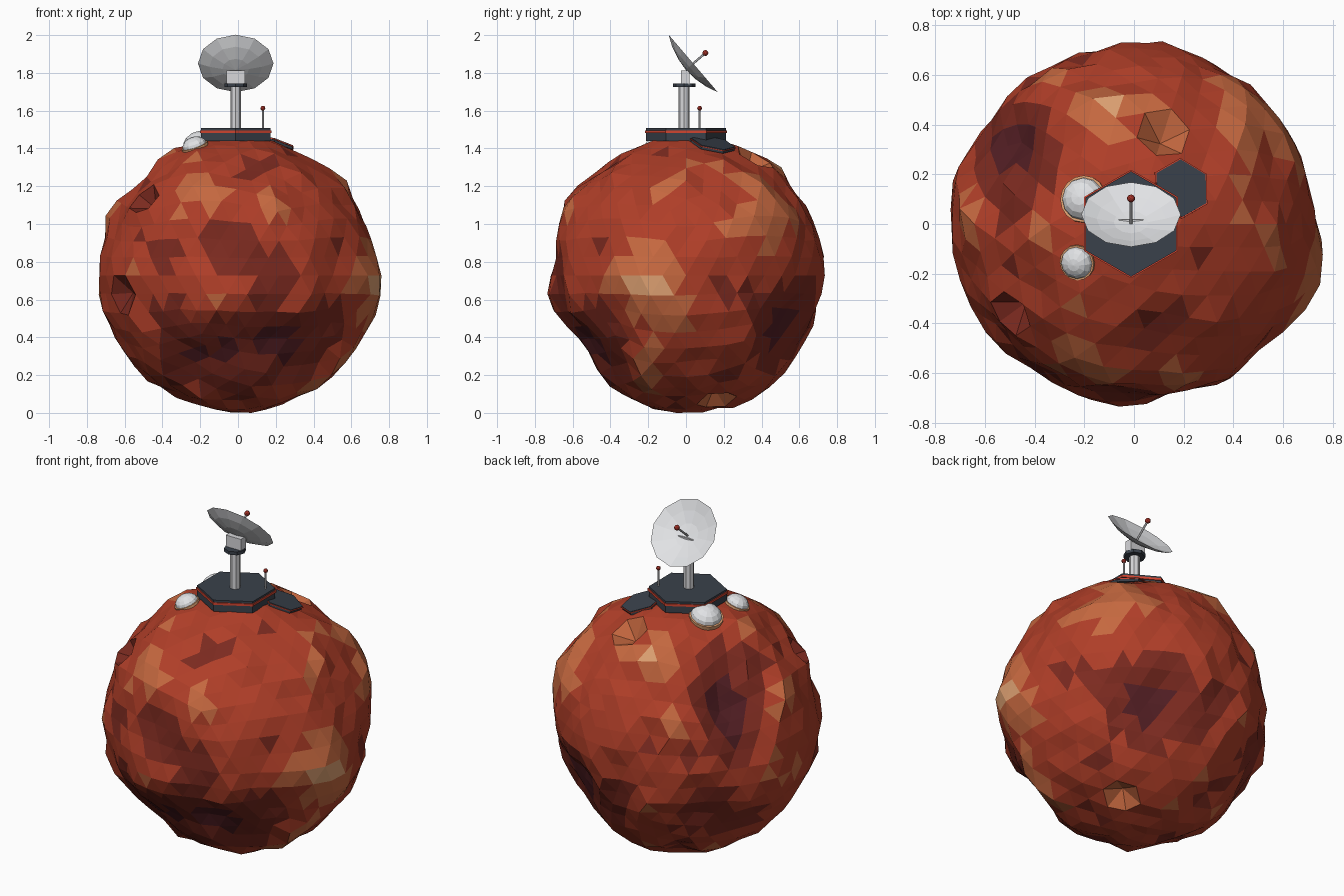
import bpy, bmesh, math, random
from mathutils import Vector, Matrix, noise

random.seed(4)
cube = bpy.data.objects.get("Cube")
if cube:
    bpy.data.objects.remove(cube, do_unlink=True)

COLOURS = {
    "deep maroon": (.085, .013, .017),
    "dark rust": (.2, .023, .014),
    "rust red": (.43, .048, .021),
    "orange rock": (.56, .138, .05),
    "tan peak": (.74, .36, .17),
    "slate": (.042, .053, .07),
    "trim red": (.65, .06, .03),
    "signal red": (.36, .03, .02),
    "white shell": (.75, .76, .78),
    "mast grey": (.68, .68, .7),
}
MATS = {}
for name, rgb in COLOURS.items():
    mat = bpy.data.materials.new(name)
    mat.use_nodes = True
    mat.diffuse_color = (*rgb, 1)
    mat.node_tree.nodes["Principled BSDF"].inputs["Base Color"].default_value = (*rgb, 1)
    MATS[name] = mat


def finish(name, bm, mats, matrix=Matrix()):
    """Turn a bmesh into a flat shaded object."""
    bmesh.ops.recalc_face_normals(bm, faces=bm.faces)
    bm.transform(matrix)
    mesh = bpy.data.meshes.new(name)
    bm.to_mesh(mesh)
    bm.free()
    for m in mats:
        mesh.materials.append(MATS[m])
    obj = bpy.data.objects.new(name, mesh)
    bpy.context.collection.objects.link(obj)
    return obj


def facing(loc, normal=(0, 0, 1)):
    """Matrix that moves to loc and tips local z onto the normal."""
    turn = Vector((0, 0, 1)).rotation_difference(Vector(normal).normalized())
    return Matrix.Translation(loc) @ turn.to_matrix().to_4x4()


def lathe(name, profile, sides, mats, matrix, bands=None):
    """Spin (radius, height) points; bands gives a material slot per step."""
    bm = bmesh.new()
    rings = []
    for r, z in profile:
        n = sides if r else 1
        ring = []
        for i in range(n):
            a = math.tau * i / sides + math.pi / 2
            ring.append(bm.verts.new((r * math.cos(a), r * math.sin(a), z)))
        rings.append(ring)
    for k, (lo, hi) in enumerate(zip(rings, rings[1:])):
        for i in range(sides):
            j = (i + 1) % sides
            if len(lo) == 1:
                quad = (lo[0], hi[j], hi[i])
            elif len(hi) == 1:
                quad = (lo[i], lo[j], hi[0])
            else:
                quad = (lo[i], lo[j], hi[j], hi[i])
            bm.faces.new(quad).material_index = bands[k] if bands else 0
    return finish(name, bm, mats, matrix)


def rod(name, r, length, sides, mat, matrix):
    return lathe(name, [(0, 0), (r, 0), (r, length), (0, length)], sides, [mat], matrix)


def ball(name, r, loc, mat):
    bm = bmesh.new()
    bmesh.ops.create_icosphere(bm, subdivisions=2, radius=r)
    return finish(name, bm, [mat], Matrix.Translation(loc))


# Planet relief: direction, height, angular width
CRATERS = [
    ((-.74, .42, .5), -.105, .33),
    ((.5, .78, -.36), -.105, .3),
    ((.36, -.77, -.54), -.085, .3),
    ((-.25, -.72, -.65), -.075, .32),
]
HILLS = [
    ((1, -.25, -.1), .045, .24), ((.62, -.27, -.73), .035, .2),
    ((-.18, .63, .75), .05, .14), ((-.27, -.77, .57), .055, .2),
    ((-.8, -.6, 0), .03, .2), ((-.05, -1, -.2), .035, .18),
    ((.75, -.1, .65), .045, .2), ((.85, .4, .4), .03, .2),
    ((.3, -.8, .5), .035, .18), ((.6, .5, .6), .035, .22),
    ((-.87, .02, .5), .05, .18), ((-.42, .83, .36), .04, .16),
    ((.5, .8, .35), .03, .16), ((.8, -.5, .1), .03, .2),
    ((-1, 0, .05), .02, .35), ((.25, .62, .75), .02, .18),
    ((-.1, -1, .2), -.045, .25), ((.25, -.95, .05), -.035, .16),
    ((.9, .3, 0), -.035, .2), ((-.4, .85, .2), -.03, .18),
    ((-.1, 1, -.2), -.035, .2), ((-.7, .6, -.3), -.035, .3),
    ((.05, -.6, .8), -.025, .2), ((-.6, -.75, .25), -.03, .16),
]
# Pit direction and material slot
PITS = [((-.68, -.53, .5), 1), ((-.85, -.52, -.05), 1),
        ((.23, .46, .86), 3), ((.37, .2, -.9), 3)]


def relief(d):
    h = noise.noise(d * 2.6) * .03 + noise.noise(d * 5) * .024
    for c, amp, width in CRATERS + HILLS:
        h += amp * math.exp(-(d.angle(Vector(c)) / width) ** 2)
    return h


# Planet: faceted sphere, coloured by height of the terrain
bm = bmesh.new()
bmesh.ops.create_icosphere(bm, subdivisions=4, radius=1)
for f in bm.faces:
    d = f.calc_center_median().normalized()
    h = relief(d) + random.uniform(-.004, .004)
    f.material_index = sum(h > t for t in (-.068, -.016, .018, .05))
dirs = {v: v.co.normalized() for v in bm.verts}
for v, d in dirs.items():
    v.co = d * (.727 + relief(d) + random.uniform(-.009, .009))
# Small steep pits
for p, slot in PITS:
    v = min(dirs, key=lambda v: dirs[v].angle(Vector(p)))
    v.co *= .88
    for f in v.link_faces:
        f.material_index = slot
bottom = min(v.co.z for v in bm.verts)
centre = Vector((0, 0, -bottom))
finish("planet", bm, list(COLOURS)[:5], Matrix.Translation(centre))
core = Vector((0, 0, .735))

# Hexagonal platforms with a red band
AX = -.012


def platform(name, r, height, matrix):
    z1, z2 = height * .62, height * .82
    rim = r + .006
    prof = [(0, 0), (r, 0), (r, z1), (rim, z1), (rim, z2), (r, z2), (r, height), (0, height)]
    lathe(name, prof, 6, ["slate", "trim red"], matrix, [0, 0, 1, 1, 1, 0, 0])


platform("main_platform", .212, .068, facing((AX, 0, 1.439)))
pad = Vector((.185, .14, 1.411))
platform("side_platform", .118, .022, facing(pad, pad - core))

# Domes with tan base rings
for side, x, y, z, r in (("back", -.203, .1, 1.424, .087), ("front", -.228, -.155, 1.409, .066)):
    loc = Vector((x, y, z))
    place = facing(loc, loc - core)
    lathe(side + "_dome_ring", [(0, -.03), (r * 1.09, -.03), (r * 1.09, .008), (0, .008)],
          16, ["tan peak"], place)
    steps = [math.pi / 2 * i / 4 for i in range(5)]
    dome = [(r * math.cos(a) if i < 4 else 0, .005 + r * .72 * math.sin(a))
            for i, a in enumerate(steps)]
    lathe(side + "_dome", [(0, .005)] + dome, 12, ["white shell"], place)

# Mast, collar and dish mount
rod("mast", .029, .25, 8, "mast grey", facing((AX, -.01, 1.49)))
rod("mast_collar", .06, .02, 8, "slate", facing((AX, -.01, 1.725)))
bm = bmesh.new()
bmesh.ops.create_cube(bm, size=1)
bmesh.ops.scale(bm, vec=(.1, .046, .075), verts=bm.verts)
finish("dish_mount", bm, ["mast grey"], Matrix.Translation((AX, -.004, 1.775)))

# Dish: thin faceted bowl tipped towards the back
aim = Vector((0, .76, .65)).normalized()
hub = Vector((AX, .038, 1.85))
bowl = [(0, -.052), (.07, -.045), (.14, -.027), (.2, 0)]
inner = [(r * .99, z + .005) for r, z in reversed(bowl[:3])]
lathe("dish", bowl + inner, 12, ["white shell"], facing(hub, aim))

# Feed rod and tip
rod("feed_rod", .006, .13, 6, "mast grey", facing(hub - aim * .05, aim))
ball("feed_tip", .016, hub + aim * .085, "signal red")

# Whip antenna
rod("whip_antenna", .005, .11, 6, "mast grey", facing((.132, .072, 1.5)))
ball("whip_tip", .013, (.132, .072, 1.613), "signal red")
